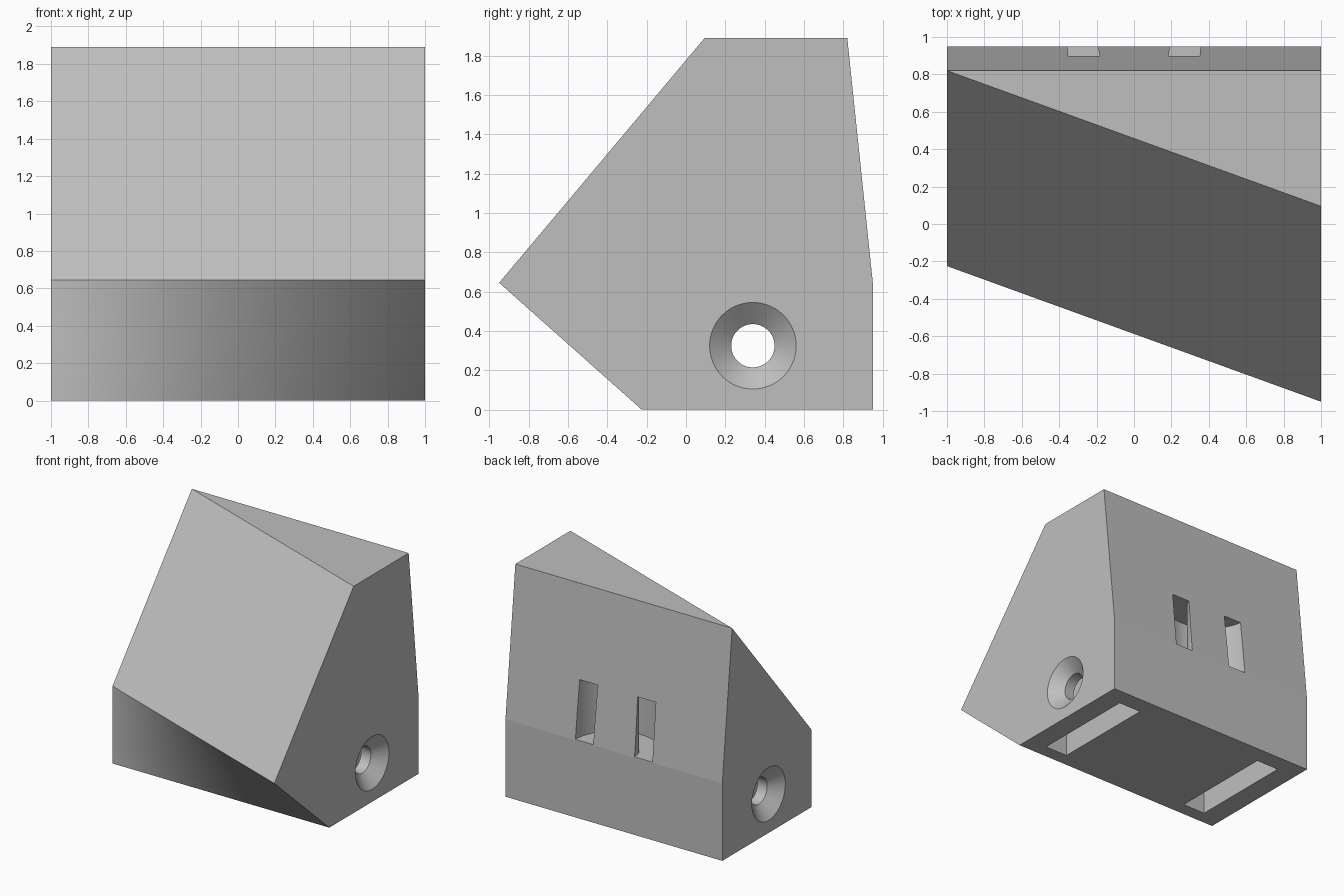
import bpy, bmesh, math
from mathutils import Matrix, Vector

default = bpy.data.objects.get("Cube")
if default:
    bpy.data.objects.remove(default, do_unlink=True)

grey = bpy.data.materials.new("plain grey")
grey.use_nodes = True
grey.diffuse_color = (0.52, 0.52, 0.52, 1)
grey.node_tree.nodes["Principled BSDF"].inputs["Base Color"].default_value = grey.diffuse_color


def finish(bm, name):
    """Weld the mesh, face it outward and make it an object."""
    bmesh.ops.remove_doubles(bm, verts=bm.verts, dist=1e-5)
    bmesh.ops.recalc_face_normals(bm, faces=bm.faces)
    mesh = bpy.data.meshes.new(name)
    bm.to_mesh(mesh)
    bm.free()
    mesh.materials.append(grey)
    obj = bpy.data.objects.new(name, mesh)
    bpy.context.collection.objects.link(obj)
    return obj


def bridge(bm, rings, wrap=False):
    """Join successive closed rings of points with quads."""
    rings = [[bm.verts.new(p) for p in ring] for ring in rings]
    pairs = list(zip(rings, rings[1:]))
    if wrap:
        pairs.append((rings[-1], rings[0]))
    for a, b in pairs:
        for i in range(len(a)):
            j = (i + 1) % len(a)
            bm.faces.new((a[i], a[j], b[j], b[i]))
    return rings


def lathe(name, profile, matrix, steps=96):
    """Turn a closed (radius, height) profile about z, then place it."""
    bm = bmesh.new()
    rings = []
    for k in range(steps):
        t = math.tau * k / steps
        rings.append([matrix @ Vector((r * math.cos(t), r * math.sin(t), h)) for r, h in profile])
    bridge(bm, rings, wrap=True)
    return finish(bm, name)


def box(name, low, high):
    bm = bmesh.new()
    bmesh.ops.create_cube(bm, size=1)
    for v in bm.verts:
        v.co = [(a + b) / 2 + c * (b - a) for a, b, c in zip(low, high, v.co)]
    return finish(bm, name)


# Wedge body: profile lofted across x, the lower front twisting as it goes
FOOT, BACK, TOP_BACK = -0.225, 0.95, 0.82
SHOULDER, HEIGHT, SLANT = 0.645, 1.89, 0.725
COLS, ROWS = 24, 8


def section(u):
    x = 2 * u - 1
    twist = [(x, FOOT - SLANT * u * k / ROWS, SHOULDER * k / ROWS) for k in range(ROWS + 1)]
    return twist + [(x, TOP_BACK - SLANT * u, HEIGHT), (x, TOP_BACK, HEIGHT),
                    (x, BACK, SHOULDER), (x, BACK, 0)]


bm = bmesh.new()
sections = bridge(bm, [section(i / COLS) for i in range(COLS + 1)])
bm.faces.new(sections[0])
bm.faces.new(sections[-1])
bmesh.ops.remove_doubles(bm, verts=bm.verts, dist=1e-5)
bmesh.ops.dissolve_limit(bm, angle_limit=math.radians(0.1), verts=bm.verts, edges=bm.edges)
body = finish(bm, "wedge_body")

# Cross bore with a countersink at each end
BORE_R, SINK_R, DEPTH = 0.11, 0.22, 0.09
half = [(BORE_R, 1 - DEPTH), (2 * SINK_R - BORE_R, 1 + DEPTH), (0, 1 + DEPTH)]
bore_profile = half + [(r, -h) for r, h in reversed(half)]
bore = lathe("cross_bore", bore_profile,
             Matrix.Translation((0, 0.34, 0.325)) @ Matrix.Rotation(math.pi / 2, 4, 'Y'))

# Curved strap channel that opens as two slots in the back
channel = lathe("strap_channel",
                [(0.19, 0.65), (0.355, 0.65), (0.355, 1.13), (0.19, 1.13)],
                Matrix.Translation((0, BACK, 0)))

# Deep pockets in the underside
pockets = [box(side + "_pocket", (cx - 0.105, -0.11, -0.1), (cx + 0.105, 0.8, 0.78))
           for side, cx in (("left", 0.715), ("right", -0.715))]

bpy.context.view_layer.objects.active = body
for cutter in [channel, *pockets, bore]:
    cutter.hide_render = True
    mod = body.modifiers.new(cutter.name, 'BOOLEAN')
    mod.operation, mod.solver, mod.object = 'DIFFERENCE', 'EXACT', cutter
    bpy.ops.object.modifier_apply(modifier=mod.name)
    bpy.data.objects.remove(cutter, do_unlink=True)

# Smooth the curved surfaces only
for obj in bpy.context.selected_objects:
    obj.select_set(False)
body.select_set(True)
bpy.ops.object.shade_smooth_by_angle(angle=math.radians(5))
